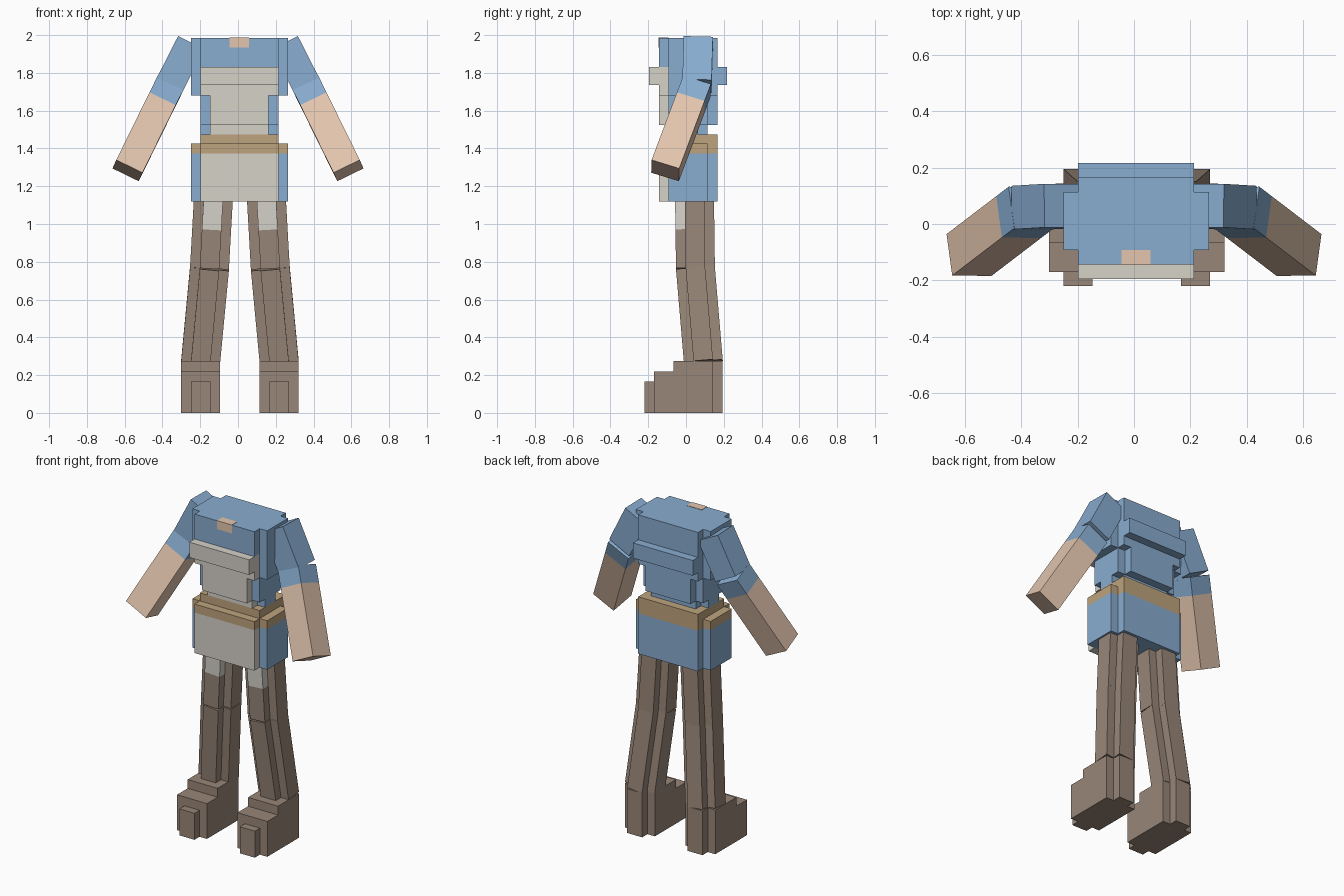
import bpy
import bmesh
from mathutils import Vector, Matrix

old = bpy.data.objects.get("Cube")
if old:
    bpy.data.objects.remove(old, do_unlink=True)

V = 0.0515  # block unit


def material(name, rgb):
    lin = [(c / 255 / 12.92) if c < 11 else ((c / 255 + 0.055) / 1.055) ** 2.4 for c in rgb]
    m = bpy.data.materials.new(name)
    m.use_nodes = True
    m.diffuse_color = (*lin, 1)
    m.node_tree.nodes["Principled BSDF"].inputs["Base Color"].default_value = (*lin, 1)
    return m


BLUE = material("shirt blue", (136, 172, 208))
GREY = material("light grey", (214, 210, 201))
TAN = material("belt tan", (190, 163, 125))
BROWN = material("trouser brown", (152, 134, 120))
SKIN = material("skin", (228, 198, 175))


def blocks(name, parts):
    """One object from boxes, each given as (matrix, size, centre, material)."""
    bm = bmesh.new()
    mats = []
    for frame, size, centre, mat in parts:
        if mat not in mats:
            mats.append(mat)
        m = frame @ Matrix.Translation(centre) @ Matrix.Diagonal((*size, 1))
        verts = bmesh.ops.create_cube(bm, size=1, matrix=m)["verts"]
        for f in {f for v in verts for f in v.link_faces}:
            f.material_index = mats.index(mat)
    bmesh.ops.recalc_face_normals(bm, faces=bm.faces)
    me = bpy.data.meshes.new(name)
    bm.to_mesh(me)
    bm.free()
    for mat in mats:
        me.materials.append(mat)
    ob = bpy.data.objects.new(name, me)
    bpy.context.collection.objects.link(ob)
    return ob


def span(x0, x1, y0, y1, z0, z1, mat, frame=Matrix()):
    size = Vector((x1 - x0, y1 - y0, z1 - z0))
    centre = Vector((x0 + x1, y0 + y1, z0 + z1)) / 2
    return (frame, size, centre, mat)


# Torso: stacked tiers with stepped corners
BODY = Matrix.Translation((0.0075, 0.011, 0))


def slab(hx, y0, y1, z0, z1, mat):
    return span(-hx * V, hx * V, y0 * V, y1 * V, z0, z1, mat, BODY)


def tier(hx, hy, z0, z1, mat, front):
    return [slab(hx, -hy, hy, z0, z1, mat),
            slab(hx - 1, -hy - 1, -hy, z0, z1, front),
            slab(hx - 1, hy, hy + 1, z0, z1, mat)]


blocks("chest", tier(5, 2, 1.83, 1.985, BLUE, BLUE) + tier(5, 2, 1.68, 1.83, BLUE, GREY)
       + [slab(4, -4, -3, 1.735, 1.83, GREY), slab(4, 3, 4, 1.735, 1.83, BLUE)])
blocks("collar_patch", [slab(1, -3.04, -2, 1.934, 1.987, SKIN)])
blocks("ribs", tier(4, 2, 1.525, 1.68, BLUE, GREY))
blocks("waist", tier(4, 1, 1.475, 1.525, BLUE, GREY))
blocks("belt", tier(5, 2, 1.372, 1.425, TAN, TAN) + [slab(4, -2, 3, 1.425, 1.475, TAN)])
blocks("tunic_skirt", tier(5, 2, 1.12, 1.372, BLUE, GREY))


# Limbs: boxes along a line, local x across, y in depth, z along the length
def limb_frame(a, b, across):
    z = (b - a).normalized()
    x = (across - z * across.dot(z)).normalized()
    y = z.cross(x)
    return Matrix.Translation(a) @ Matrix((x, y, z)).transposed().to_4x4(), (b - a).length


for s, side in ((1, "left"), (-1, "right")):
    # Arms
    shoulder = Vector((s * 0.249, 0.065, 1.958))
    elbow = Vector((s * 0.365, 0.058, 1.73))
    tip = Vector((s * 0.585, -0.11, 1.283))
    across = Vector((0.914, 0, s * 0.406))
    h = 1.5 * V
    f, n = limb_frame(shoulder, elbow, across)
    blocks(side + "_upper_arm", [span(-h, h, -h, h, 0, n, BLUE, f)])
    f, n = limb_frame(elbow, tip, across)
    blocks(side + "_forearm", [span(-h, h, -h, h, 0, n * 0.2, BLUE, f),
                               span(-h, h, -h, h, n * 0.2, n * 0.5, SKIN, f)])
    blocks(side + "_hand", [span(-h, h, -h, h, n * 0.5, n, SKIN, f)])

    # Legs with a plus-shaped section; local +y faces the front
    hip, knee, ankle = [Vector((0.01 + s * x, y, z)) for x, y, z in
                        ((0.14, 0.045, 1.14), (0.161, 0.05, 0.765), (0.208, 0.092, 0.27))]
    for part, a, b, cut in (("thigh", hip, knee, 0.17), ("shin", knee, ankle, 0)):
        f, n = limb_frame(a, b, Vector((-1, 0, 0)))
        sign = 1 if (f.to_3x3() @ Vector((0, 1, 0))).y < 0 else -1
        near, far = sorted((sign * V, sign * 2 * V))
        parts = [span(-2 * V, 2 * V, -V, V, 0, n, BROWN, f),
                 span(-V, V, -far, -near, 0, n, BROWN, f),
                 span(-V, V, near, far, cut, n, BROWN, f)]
        if cut:
            parts.append(span(-V, V, near, far, 0, cut, GREY, f))
        blocks(side + "_" + part, parts)

    # Boots with stepped toes and a narrow heel
    f = Matrix.Translation((0.01 + s * 0.208, 0, 0))
    blocks(side + "_boot", [
        span(-2 * V, 2 * V, -0.17, 0.142, 0, 0.22, BROWN, f),
        span(-2 * V, 2 * V, -0.065, 0.142, 0.22, 0.275, BROWN, f),
        span(-V, V, -0.22, -0.17, 0, 0.165, BROWN, f),
        span(-V, V, 0.142, 0.194, 0, 0.275, BROWN, f)])
